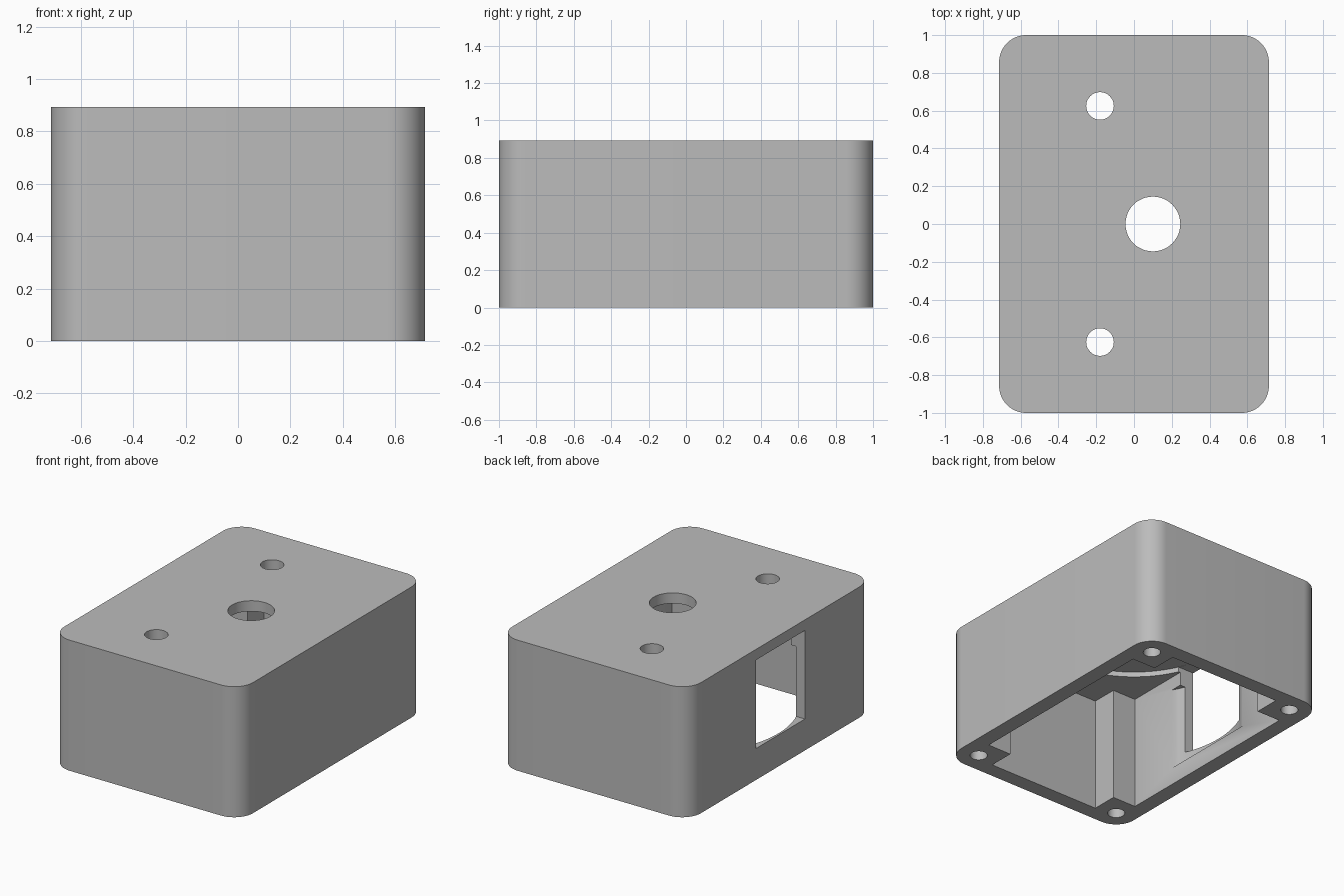
import bpy, bmesh, math

cube = bpy.data.objects.get("Cube")
if cube:
    bpy.data.objects.remove(cube, do_unlink=True)

HX, HY, HEIGHT = 0.714, 1.0, 0.893   # half width, half depth, height
WALL, POST, RADIUS = 0.107, 0.286, 0.143
CEILING = HEIGHT - WALL

grey = bpy.data.materials.new("plain grey")
grey.use_nodes = True
grey.diffuse_color = (0.5, 0.5, 0.5, 1)
grey.node_tree.nodes["Principled BSDF"].inputs["Base Color"].default_value = (0.5, 0.5, 0.5, 1)


def prism(name, outline, z0, z1):
    """Extrude a counter-clockwise outline from z0 to z1."""
    bm = bmesh.new()
    face = bm.faces.new([bm.verts.new((x, y, z0)) for x, y in outline])
    top = bmesh.ops.extrude_face_region(bm, geom=[face])["geom"]
    verts = [v for v in top if isinstance(v, bmesh.types.BMVert)]
    bmesh.ops.translate(bm, vec=(0, 0, z1 - z0), verts=verts)
    bmesh.ops.recalc_face_normals(bm, faces=bm.faces)
    mesh = bpy.data.meshes.new(name)
    bm.to_mesh(mesh)
    bm.free()
    mesh.materials.append(grey)
    obj = bpy.data.objects.new(name, mesh)
    bpy.context.scene.collection.objects.link(obj)
    return obj


def arc(cx, cy, r, start, sweep, steps):
    return [(cx + r * math.cos(start + sweep * i / steps),
             cy + r * math.sin(start + sweep * i / steps)) for i in range(steps + 1)]


def circle(cx, cy, r, steps=48):
    return arc(cx, cy, r, 0, math.tau, steps)[:-1]


# Housing block with rounded vertical corners
corners = [(1, 1), (-1, 1), (-1, -1), (1, -1)]
outline = []
for i, (sx, sy) in enumerate(corners):
    outline += arc(sx * (HX - RADIUS), sy * (HY - RADIUS), RADIUS,
                   i * math.pi / 2, math.pi / 2, 16)
housing = prism("housing", outline, 0, HEIGHT)

# Cavity open at the bottom, leaving a square post in each corner
ix, iy, px, py = HX - WALL, HY - WALL, HX - POST, HY - POST
plus = []
for i, (sx, sy) in enumerate(corners):
    notch = [(sx * ix, sy * py), (sx * px, sy * py), (sx * px, sy * iy)]
    plus += notch if i % 2 == 0 else notch[::-1]
cutters = [prism("cavity_cutter", plus, -0.1, CEILING)]

# Round clearance in the side walls and shallow recess in the ceiling
cutters.append(prism("wheel_clearance_cutter", circle(0, 0, 0.7, 96), 0.12, 0.693))
cutters.append(prism("ceiling_recess_cutter", circle(0, 0, 0.65, 96), 0.75, 0.821))

# Side window
window = [(-0.8, -0.265), (-0.55, -0.265), (-0.55, 0.265), (-0.8, 0.265)]
cutters.append(prism("window_cutter", window, 0.215, 0.82))

# Shaft hole and two mounting holes through the top
for name, x, y, r in [("shaft_hole", 0.1, 0, 0.145),
                      ("back_mount_hole", -0.18, 0.625, 0.073),
                      ("front_mount_hole", -0.18, -0.625, 0.073)]:
    cutters.append(prism(name + "_cutter", circle(x, y, r), 0.74, 1.0))

# Screw holes in the corner posts
for sx, sy in corners:
    cutters.append(prism("screw_hole_cutter",
                         circle(sx * (HX - RADIUS), sy * (HY - RADIUS), 0.055, 32), -0.1, 0.5))

# Carve the housing and bake the result
for cutter in cutters:
    cutter.hide_render = True
    mod = housing.modifiers.new(cutter.name, "BOOLEAN")
    mod.operation = "DIFFERENCE"
    mod.solver = "EXACT"
    mod.object = cutter
bpy.context.view_layer.update()
baked = bpy.data.meshes.new_from_object(
    housing.evaluated_get(bpy.context.evaluated_depsgraph_get()))
housing.modifiers.clear()
housing.data = baked
for cutter in cutters:
    bpy.data.objects.remove(cutter, do_unlink=True)
baked.materials.clear()
baked.materials.append(grey)
for poly in baked.polygons:
    poly.material_index = 0

# Smooth curved walls, keep edges sharp
bpy.ops.object.select_all(action="DESELECT")
housing.select_set(True)
bpy.context.view_layer.objects.active = housing
bpy.ops.object.shade_smooth_by_angle(angle=math.radians(30))
